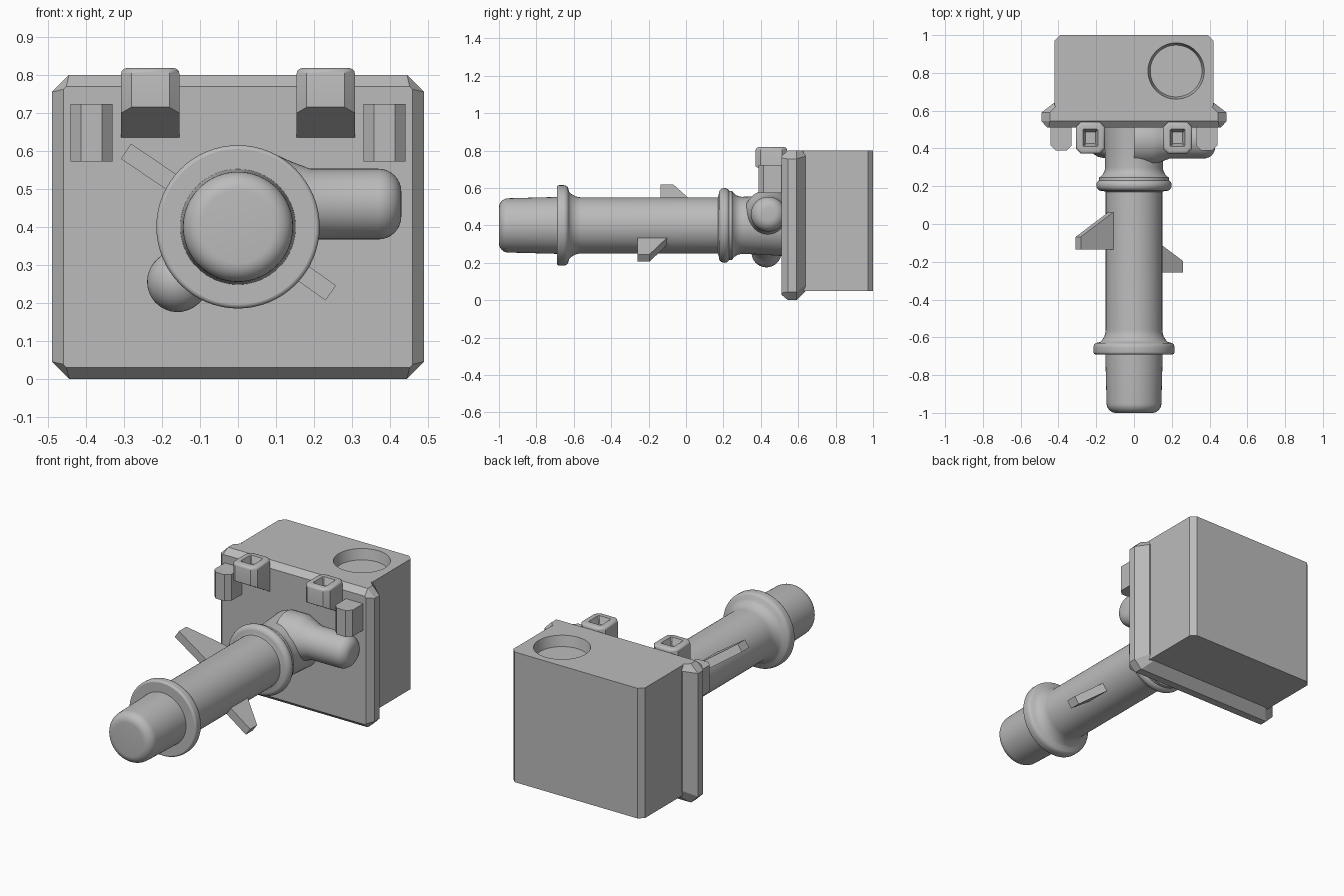
import bpy, bmesh, math
from mathutils import Vector, Matrix

cube = bpy.data.objects.get("Cube")
if cube:
    bpy.data.objects.remove(cube, do_unlink=True)

grey = bpy.data.materials.new("plain grey")
grey.use_nodes = True
COLOUR = (0.5, 0.5, 0.5, 1)
grey.diffuse_color = COLOUR
grey.node_tree.nodes["Principled BSDF"].inputs["Base Color"].default_value = COLOUR


def finish(bm, name, smooth=False):
    bmesh.ops.recalc_face_normals(bm, faces=bm.faces)
    mesh = bpy.data.meshes.new(name)
    bm.to_mesh(mesh)
    bm.free()
    mesh.materials.append(grey)
    obj = bpy.data.objects.new(name, mesh)
    bpy.context.collection.objects.link(obj)
    if smooth:
        bpy.ops.object.select_all(action='DESELECT')
        obj.select_set(True)
        bpy.context.view_layer.objects.active = obj
        bpy.ops.object.shade_smooth_by_angle(angle=math.radians(35))
    return obj


def loft(sections, axis):
    """Chamfered rectangles (position, u0, u1, v0, v1, chamfer) joined along an axis."""
    bm = bmesh.new()
    rings = []
    for p, u0, u1, v0, v1, c in sections:
        outline = [(u0 + c, v0), (u1 - c, v0), (u1, v0 + c), (u1, v1 - c),
                   (u1 - c, v1), (u0 + c, v1), (u0, v1 - c), (u0, v0 + c)]
        rings.append([bm.verts.new((u, p, v) if axis == 'y' else (u, v, p))
                      for u, v in outline])
    for a, b in zip(rings, rings[1:]):
        for i in range(8):
            j = (i + 1) % 8
            bm.faces.new((a[i], a[j], b[j], b[i]))
    bm.faces.new(rings[0])
    bm.faces.new(rings[-1])
    bmesh.ops.recalc_face_normals(bm, faces=bm.faces)
    return bm


def lathe(name, profile, origin, direction, steps=48):
    """Revolve (radius, distance) points about a direction."""
    bm = bmesh.new()
    verts = [bm.verts.new((r, 0, t)) for r, t in profile]
    edges = [bm.edges.new(pair) for pair in zip(verts, verts[1:])]
    bmesh.ops.spin(bm, geom=verts + edges, cent=(0, 0, 0), axis=(0, 0, 1),
                   angle=2 * math.pi, steps=steps)
    bmesh.ops.remove_doubles(bm, verts=bm.verts, dist=1e-5)
    turn = Vector((0, 0, 1)).rotation_difference(Vector(direction)).to_matrix().to_4x4()
    bm.transform(Matrix.Translation(origin) @ turn)
    return finish(bm, name, True)


def arc(r, t, radius, start, end, steps=8):
    angles = [math.radians(start + (end - start) * i / steps) for i in range(steps + 1)]
    return [(r + radius * math.cos(a), t + radius * math.sin(a)) for a in angles]


# Main block with a round recess in its top
block = finish(loft([(0.05, -0.42, 0.42, 0.6, 1, 0.028),
                     (0.80, -0.42, 0.42, 0.6, 1, 0.028)], 'z'), "block")
cutter = lathe("recess_cutter", [(0, 0), (0.137, 0), (0.149, 0.06), (0.153, 0.08), (0, 0.08)],
               (0.223, 0.81, 0.74), (0, 0, 1))
cutter.hide_render = True
cut = block.modifiers.new("recess", 'BOOLEAN')
cut.operation = 'DIFFERENCE'
cut.solver = 'EXACT'
cut.object = cutter
bpy.context.view_layer.update()
evaluated = block.evaluated_get(bpy.context.evaluated_depsgraph_get())
carved = bpy.data.meshes.new_from_object(evaluated)
block.modifiers.clear()
block.data = carved
bpy.data.objects.remove(cutter, do_unlink=True)

# Front plate
finish(loft([(0.51, -0.46, 0.46, 0.03, 0.77, 0.008),
             (0.545, -0.49, 0.49, 0, 0.80, 0.045),
             (0.59, -0.49, 0.49, 0, 0.80, 0.045),
             (0.64, -0.425, 0.425, 0.05, 0.80, 0.03)], 'y'), "front_plate")

# Barrel with rounded tip, stepped flange, ring and neck
barrel = ([(0, -1)] + arc(0.095, -0.95, 0.05, -90, 0)
          + [(0.152, -0.69), (0.205, -0.69)] + arc(0.203, -0.678, 0.012, -90, 0, 4)
          + arc(0.185, -0.655, 0.03, 0, 55, 5)
          + arc(0.235, -0.56, 0.085, 230, 180, 6)
          + [(0.15, 0.17), (0.165, 0.175)] + arc(0.17, 0.205, 0.03, -80, 60, 8)
          + arc(0.215, 0.30, 0.062, 240, 180, 6) + [(0.155, 0.38), (0.165, 0.54), (0, 0.54)])
lathe("barrel", barrel, (0, 0, 0.4), (0, 1, 0), 64)

# Branch pipes
lathe("side_pipe", [(0.13, 0), (0.13, 0.10), (0.112, 0.14), (0.093, 0.19)]
      + arc(0.033, 0.37, 0.06, 0, 90) + [(0, 0.43)], (0, 0.44, 0.46), (1, 0, 0))
lathe("lower_pipe", [(0.11, 0), (0.11, 0.10), (0.08, 0.17)]
      + arc(0, 0.215, 0.08, 0, 90, 10), (0, 0.43, 0.4), (-0.16, 0, -0.145))


# Swept fins on the barrel
def fin(name, angle, reach, front, tip, root):
    bm = bmesh.new()
    side = [(0.12, front), (reach, front), (reach, tip), (0.12, root)]
    face = bm.faces.new([bm.verts.new((r, y, -0.024)) for r, y in side])
    new = bmesh.ops.extrude_face_region(bm, geom=[face])["geom"]
    bmesh.ops.translate(bm, vec=(0, 0, 0.048),
                        verts=[v for v in new if isinstance(v, bmesh.types.BMVert)])
    bm.transform(Matrix.Translation((0, 0, 0.4))
                 @ Matrix.Rotation(math.radians(-angle), 4, 'Y'))
    finish(bm, name)


fin("right_fin", 146, 0.356, -0.135, -0.068, 0.08)
fin("left_fin", -35.5, 0.30, -0.258, -0.195, -0.085)

# Socket brackets and side tabs, one pair on each side
for label, s in (("left", 1), ("right", -1)):
    x = s * 0.231
    bm = loft([(0.60, x - 0.077, x + 0.077, 0.372, 0.54, 0.027),
               (0.818, x - 0.077, x + 0.077, 0.372, 0.54, 0.027)], 'z')
    bmesh.ops.bisect_plane(bm, geom=bm.verts[:] + bm.edges[:] + bm.faces[:],
                           plane_co=(0, 0.372, 0.715), plane_no=(0, -0.08, -0.138),
                           clear_outer=True)
    bmesh.ops.holes_fill(bm, edges=[e for e in bm.edges if e.is_boundary])
    top = max(bm.faces, key=lambda f: f.calc_center_median().z)
    bmesh.ops.bevel(bm, geom=top.edges[:], offset=0.015, segments=3, profile=0.5,
                    affect='EDGES')
    bmesh.ops.recalc_face_normals(bm, faces=bm.faces)
    top = max(bm.faces, key=lambda f: f.calc_center_median().z)
    bmesh.ops.inset_individual(bm, faces=[top], thickness=0.024)
    well = bmesh.ops.extrude_discrete_faces(bm, faces=[top])["faces"][0]
    centre = well.calc_center_median()
    for v in well.verts:
        v.co = centre + (v.co - centre) * 0.66 - Vector((0, 0, 0.04))
    finish(bm, label + "_bracket", True)

    x = s * 0.386
    finish(loft([(0.572, x - 0.055, x + 0.055, 0.388, 0.56, 0.027),
                 (0.724, x - 0.055, x + 0.055, 0.388, 0.56, 0.027)], 'z'), label + "_tab")
